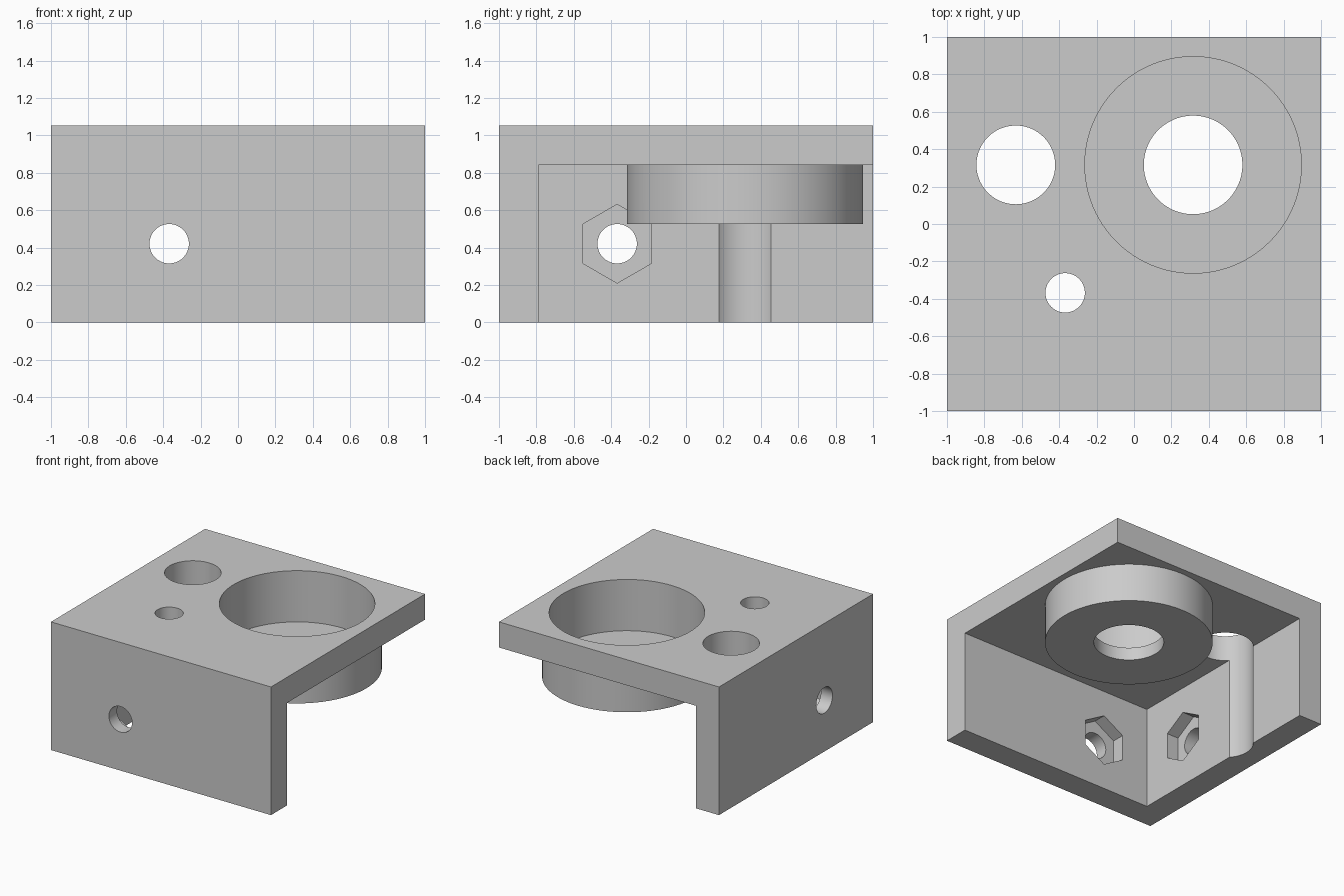
import bpy
from math import radians

default_cube = bpy.data.objects.get("Cube")
if default_cube:
    bpy.data.objects.remove(default_cube, do_unlink=True)

HEIGHT = 1.053      # overall height
WALL = 0.2105       # plate and wall thickness
INNER = -1 + WALL   # inner face of both walls
BORE = 0.316        # centre of the round cup in x and y
BOLT = -0.368       # bolt position along each side
BOLT_Z = 0.421
BOLT_R = 0.1053

TURN = {"Z": (0, 0, 0),
        "Y": (radians(90), 0, 0),
        "X": (radians(90), 0, radians(90))}


def box(name, low, high):
    bpy.ops.mesh.primitive_cube_add(
        size=1, location=[(a + b) / 2 for a, b in zip(low, high)])
    obj = bpy.context.object
    obj.name = name
    obj.scale = [b - a for a, b in zip(low, high)]
    return obj


def cylinder(name, radius, depth, centre, axis="Z", sides=96):
    bpy.ops.mesh.primitive_cylinder_add(
        vertices=sides, radius=radius, depth=depth,
        location=centre, rotation=TURN[axis])
    obj = bpy.context.object
    obj.name = name
    return obj


def upright(name, radius, x, y, bottom, top):
    return cylinder(name, radius, top - bottom, (x, y, (bottom + top) / 2))


def combine(target, tool, operation="DIFFERENCE"):
    tool.hide_render = True
    mod = target.modifiers.new(tool.name, "BOOLEAN")
    mod.operation = operation
    mod.solver = "EXACT"
    mod.object = tool
    bpy.context.view_layer.objects.active = target
    bpy.ops.object.modifier_apply(modifier=mod.name)
    bpy.data.objects.remove(tool, do_unlink=True)


# Top plate with a front wall and one side wall
bracket = box("corner_bracket", (-1, -1, 0), (1, 1, HEIGHT))
combine(bracket, box("open_space", (INNER, INNER, -1), (2, 2, HEIGHT - WALL)))

# Round cup hanging below the plate, with a floor and a central hole
combine(bracket, upright("cup", 0.6316, BORE, BORE, 0.5265, 0.95), "UNION")
combine(bracket, upright("cup_pocket", 0.579, BORE, BORE, 0.632, 2))
combine(bracket, upright("cup_hole", 0.2635, BORE, BORE, 0.3, 2))

# Rod hole, which also grooves the side wall, and the small plate hole
combine(bracket, upright("rod_hole", 0.2105, -0.632, BORE, -1, 2))
combine(bracket, upright("plate_bolt_hole", BOLT_R, BOLT, BOLT, 0.5, 2))

# Bolt holes with hexagonal nut pockets on the inside of both walls
for wall, axis in (("front", "Y"), ("side", "X")):
    def place(offset):
        return (BOLT, offset, BOLT_Z) if axis == "Y" else (offset, BOLT, BOLT_Z)
    combine(bracket, cylinder(wall + "_bolt_hole", BOLT_R, 0.6, place(-0.9), axis, 64))
    combine(bracket, cylinder(wall + "_nut_pocket", 0.2105, WALL, place(INNER), axis, 6))

# Single grey finish
grey = bpy.data.materials.new("light_grey")
grey.use_nodes = True
colour = (0.6, 0.6, 0.6, 1)
grey.diffuse_color = colour
grey.node_tree.nodes["Principled BSDF"].inputs["Base Color"].default_value = colour
bracket.data.materials.clear()
bracket.data.materials.append(grey)
for face in bracket.data.polygons:
    face.material_index = 0

bpy.ops.object.select_all(action="DESELECT")
bracket.select_set(True)
bpy.context.view_layer.objects.active = bracket
bpy.ops.object.transform_apply(location=True, rotation=True, scale=True)
bpy.ops.object.shade_smooth_by_angle(angle=radians(30))
